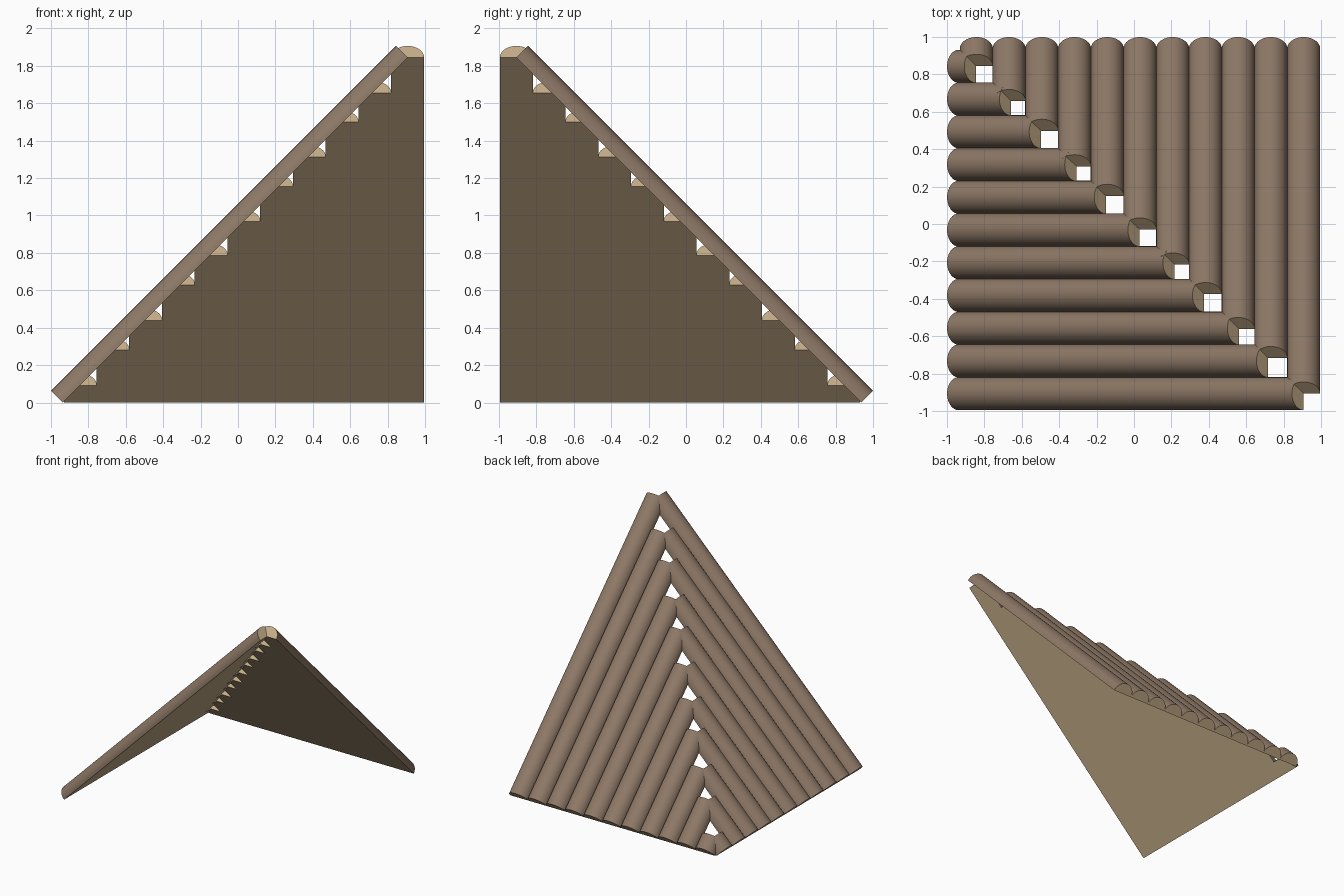
import bpy, bmesh, math
from mathutils import Vector

if "Cube" in bpy.data.objects:
    bpy.data.objects.remove(bpy.data.objects["Cube"])

R = 0.0885        # log radius
PITCH = 0.175     # spacing between logs
EAVE = 0.937      # distance of the eave from the centre
SEG = 16          # sides on each half-round

# upper end of each log, from the longest to the shortest
ENDS = [0.907, 0.717, 0.562, 0.375, 0.217, 0.03, -0.15, -0.308, -0.498, -0.657, -0.845]


def material(name, color):
    m = bpy.data.materials.new(name)
    m.diffuse_color = (*color, 1)
    m.use_nodes = True
    m.node_tree.nodes["Principled BSDF"].inputs["Base Color"].default_value = m.diffuse_color
    return m


bark = material("bark", (0.27, 0.19, 0.135))
cut_wood = material("cut_wood", (0.56, 0.42, 0.25))


def half_log(name, across, end, swap):
    """Half-round log climbing at 45 degrees; swap mirrors it to the back slope."""
    bm = bmesh.new()
    up = Vector((-1, 0, 1)).normalized()
    rings = []
    for x in (-EAVE, end):
        ring = []
        for i in range(SEG + 1):
            a = math.pi * i / SEG
            p = Vector((x, across, x + EAVE)) + up * R * math.sin(a)
            p.y += R * math.cos(a)
            if swap:
                p = Vector((-p.y, -p.x, p.z))
            ring.append(bm.verts.new(p))
        rings.append(ring)
    low, high = rings
    # rounded bark
    for i in range(SEG):
        f = bm.faces.new((low[i], low[i + 1], high[i + 1], high[i]))
        f.smooth = True
    # sawn underside and ends
    for verts in (low, high, (low[0], low[-1], high[-1], high[0])):
        bm.faces.new(verts).material_index = 1
    bmesh.ops.recalc_face_normals(bm, faces=bm.faces)
    mesh = bpy.data.meshes.new(name)
    bm.to_mesh(mesh)
    bm.free()
    mesh.materials.append(bark)
    mesh.materials.append(cut_wood)
    ob = bpy.data.objects.new(name, mesh)
    bpy.context.collection.objects.link(ob)
    ob.select_set(True)
    bpy.context.view_layer.objects.active = ob


# two roof slopes meeting at the diagonal hip
for i, end in enumerate(ENDS):
    across = -0.907 + PITCH * i
    half_log(f"left_slope_log_{i + 1}", across, end, False)
    half_log(f"back_slope_log_{i + 1}", across, end, True)

bpy.ops.object.shade_smooth_by_angle(angle=math.radians(35))
